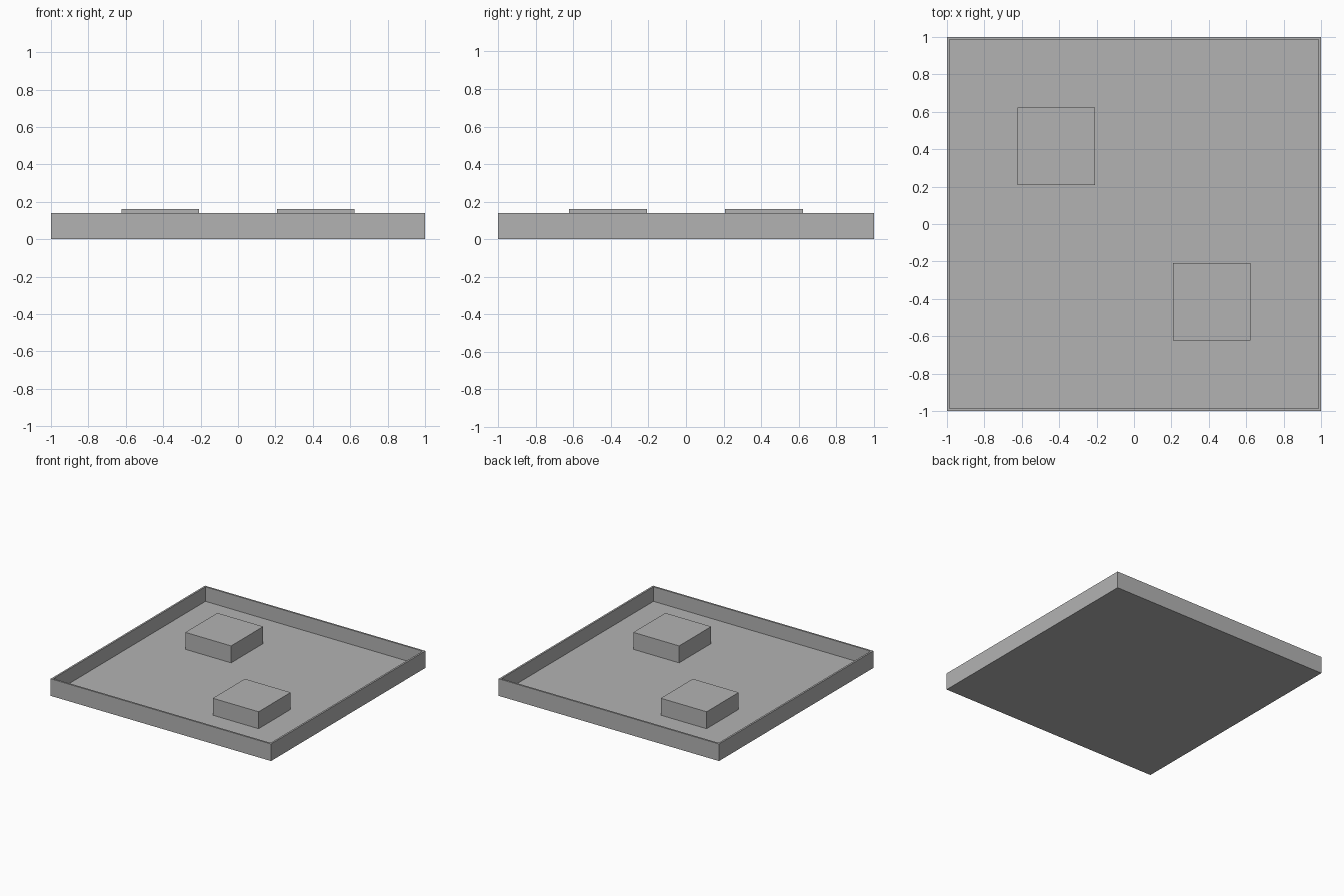
import bpy
import bmesh
from mathutils import Matrix, Vector

if "Cube" in bpy.data.objects:
    bpy.data.objects.remove(bpy.data.objects["Cube"], do_unlink=True)

WALL = 0.021      # wall and floor thickness
RIM = 0.14        # tray height
BLOCK_TOP = 0.16
BLOCK_SIZE = 0.416
OFFSET = 0.416    # block centre distance along each axis

grey = bpy.data.materials.new("plain_grey")
grey.use_nodes = True
colour = (0.45, 0.45, 0.45, 1)
grey.diffuse_color = colour
grey.node_tree.nodes["Principled BSDF"].inputs["Base Color"].default_value = colour


def box(bm, size, centre):
    matrix = Matrix.Translation(centre) @ Matrix.Diagonal((*size, 1))
    bmesh.ops.create_cube(bm, size=1, matrix=matrix)


def finish(bm, name):
    mesh = bpy.data.meshes.new(name)
    bm.to_mesh(mesh)
    bm.free()
    mesh.materials.append(grey)
    obj = bpy.data.objects.new(name, mesh)
    bpy.context.collection.objects.link(obj)
    return obj


# Open tray: inset the top of a slab, then sink the inner face to the floor
bm = bmesh.new()
box(bm, (2, 2, RIM), (0, 0, RIM / 2))
bm.normal_update()
top = max(bm.faces, key=lambda f: f.calc_center_median().z)
bmesh.ops.inset_region(bm, faces=[top], thickness=WALL)
inner = bmesh.ops.extrude_discrete_faces(bm, faces=[top])["faces"]
bmesh.ops.translate(bm, verts=inner[0].verts, vec=Vector((0, 0, WALL - RIM)))
bmesh.ops.recalc_face_normals(bm, faces=bm.faces)
finish(bm, "tray")

# Two square blocks standing on the floor in opposite quarters
for name, side in (("front_left_block", 1), ("back_right_block", -1)):
    bm = bmesh.new()
    box(bm, (BLOCK_SIZE, BLOCK_SIZE, BLOCK_TOP - WALL),
        (side * OFFSET, -side * OFFSET, (BLOCK_TOP + WALL) / 2))
    finish(bm, name)
